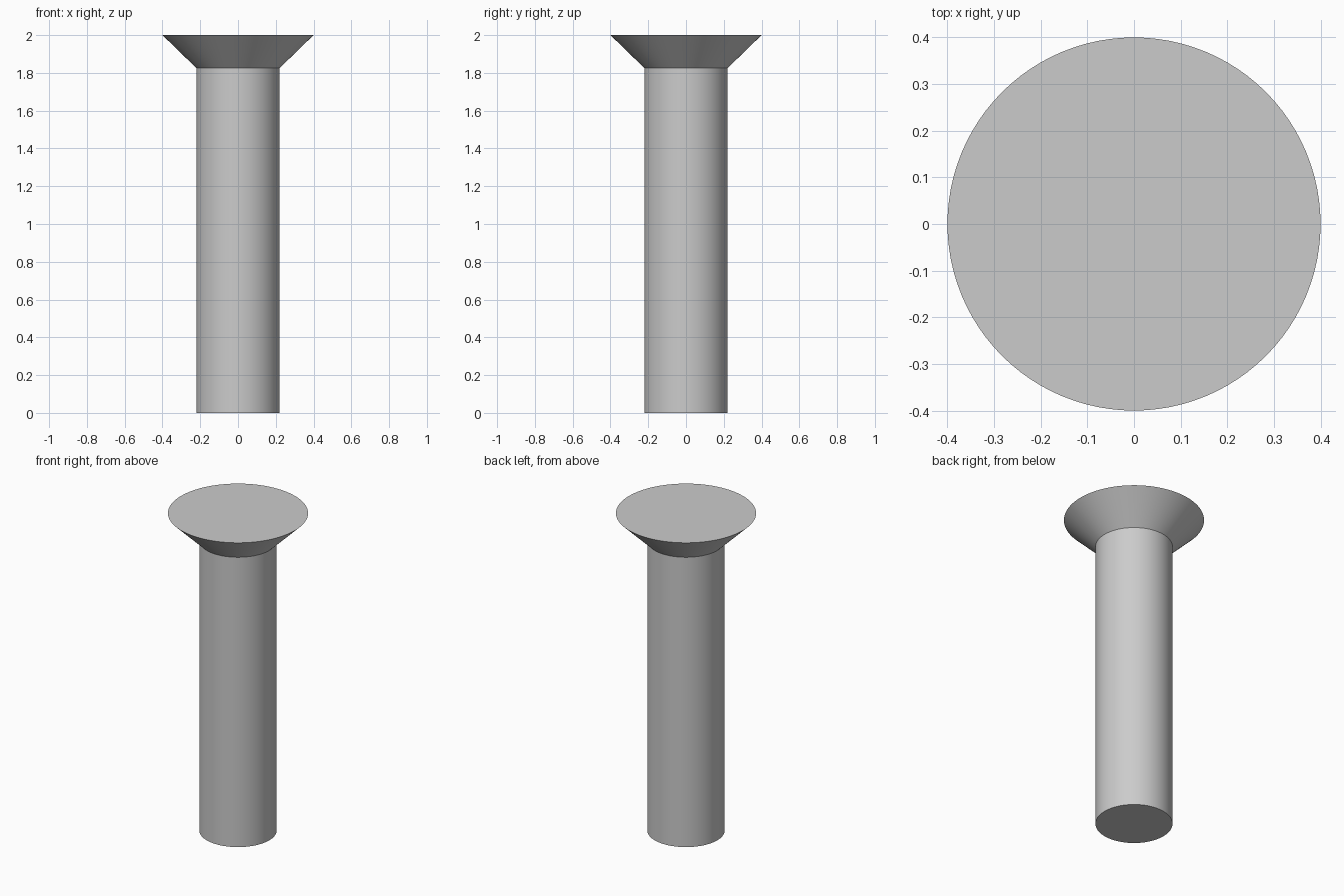
import bpy
import bmesh
from math import cos, sin, tau, radians

cube = bpy.data.objects.get("Cube")
if cube:
    bpy.data.objects.remove(cube, do_unlink=True)

SIDES = 96
SHANK_RADIUS, HEAD_RADIUS = 0.22, 0.4
HEAD_BASE, TOP = 1.825, 2.0

# Plain grey metal
grey = bpy.data.materials.new("grey_metal")
grey.use_nodes = True
colour = (0.6, 0.6, 0.6, 1)
grey.diffuse_color = colour
grey.node_tree.nodes["Principled BSDF"].inputs["Base Color"].default_value = colour


def turned_solid(name, profile):
    """Revolve (radius, height) pairs, bottom to top, and cap both ends."""
    bm = bmesh.new()
    rings = [[bm.verts.new((r * cos(tau * i / SIDES), r * sin(tau * i / SIDES), z))
              for i in range(SIDES)] for r, z in profile]
    for low, high in zip(rings, rings[1:]):
        for i in range(SIDES):
            j = (i + 1) % SIDES
            bm.faces.new((low[i], low[j], high[j], high[i]))
    bm.faces.new(rings[0][::-1])
    bm.faces.new(rings[-1])
    mesh = bpy.data.meshes.new(name)
    bm.to_mesh(mesh)
    bm.free()
    mesh.materials.append(grey)
    obj = bpy.data.objects.new(name, mesh)
    bpy.context.collection.objects.link(obj)
    bpy.ops.object.select_all(action="DESELECT")
    obj.select_set(True)
    bpy.context.view_layer.objects.active = obj
    bpy.ops.object.shade_smooth_by_angle(angle=radians(30))
    return obj


# Straight shank flaring into a flat-topped countersunk head
turned_solid("countersunk_rivet", [
    (SHANK_RADIUS, 0),
    (SHANK_RADIUS, HEAD_BASE),
    (HEAD_RADIUS, TOP),
])
